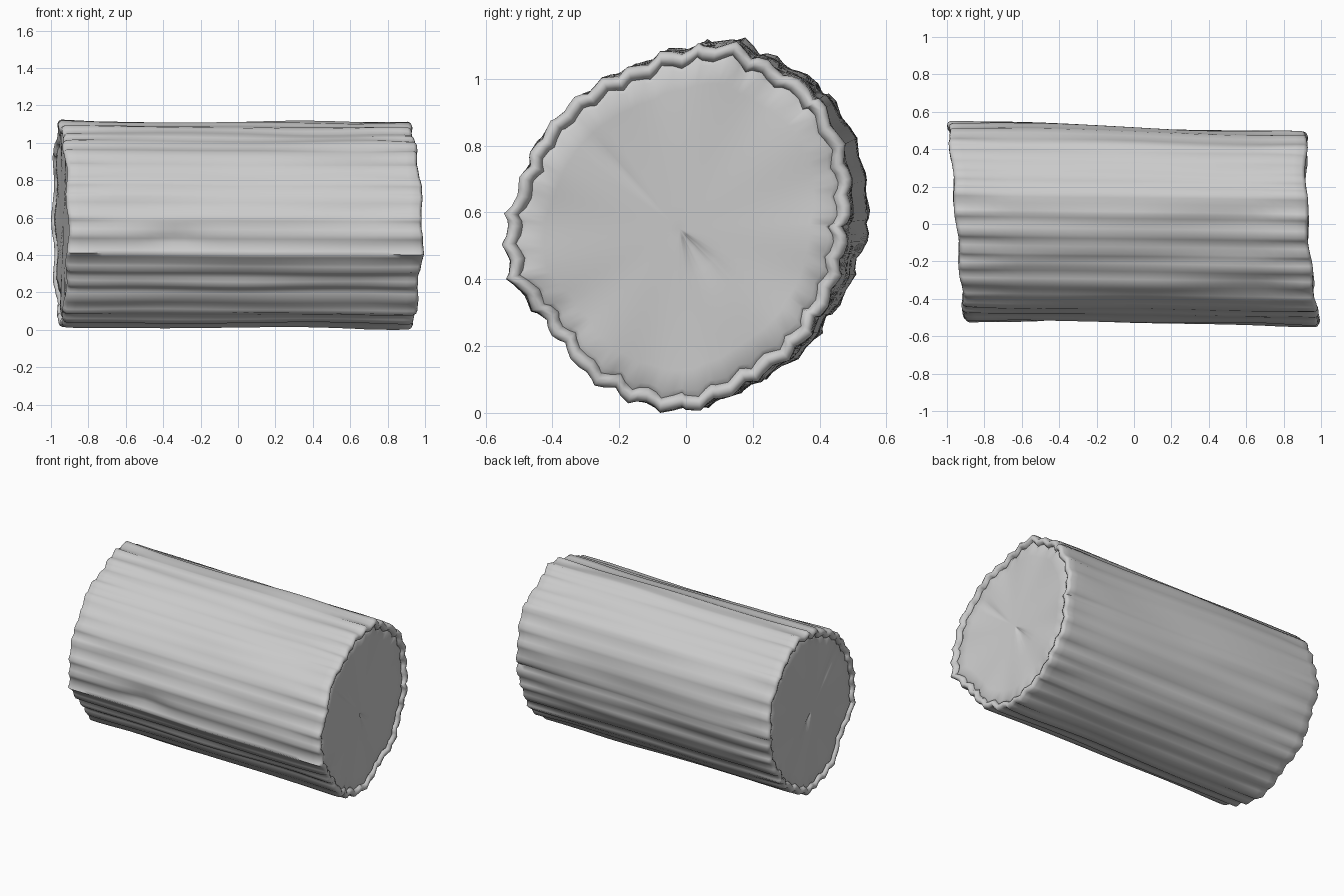
import bpy
import bmesh
import math
import random
from mathutils import Vector, noise

cube = bpy.data.objects.get("Cube")
if cube:
    bpy.data.objects.remove(cube, do_unlink=True)

random.seed(4)
RIDGES = 32
STEPS = RIDGES * 4
LENGTH_RINGS = 30
CENTRE_Z = 0.56

# Log radius in hundredths, every 15 degrees from +y towards +z
RADII = [51, 54, 56, 58, 57, 58, 54, 51, 50.5, 50.5, 50.5, 50.5,
         52.5, 53.5, 50, 50, 53, 54, 55, 53, 51, 51, 50.5, 50.5]

# Uneven height of each bark ridge and furrow, and a sideways wander
ridge_height = [random.uniform(0.004, 0.016) for _ in range(RIDGES)]
furrow_depth = [random.uniform(0.004, 0.016) for _ in range(RIDGES)]
wander = [random.uniform(-0.35, 0.35) for _ in range(STEPS)]

grey = bpy.data.materials.new("plain grey")
grey.use_nodes = True
grey.diffuse_color = (0.6, 0.6, 0.6, 1)
grey.node_tree.nodes["Principled BSDF"].inputs["Base Color"].default_value = (0.6, 0.6, 0.6, 1)


def base_radius(angle):
    """Smoothly blend between the listed radii."""
    place = angle / math.tau * len(RADII) % len(RADII)
    i = int(place)
    f = place - i
    f = f * f * (3 - 2 * f)
    return (RADII[i] * (1 - f) + RADII[(i + 1) % len(RADII)] * f) / 100 - 0.007


def ridge(step):
    """Zigzag bark relief: furrow, slope, crest, slope."""
    i, phase = divmod(step, 4)
    return {0: -furrow_depth[i], 2: ridge_height[i]}.get(phase, 0.0)


def bump(value, centre, width):
    return math.exp(-((value - centre) / width) ** 2)


def log_point(step, t, inset=0.0, depth=0.0, scale=1.0):
    """Point on the log; t runs from 0 at the right end to 1 at the left end."""
    angle = math.tau * (step + wander[step]) / STEPS
    along = 2 * t - 1
    middle = 1 - abs(along)
    # Bark is rough low on the front and worn smoother elsewhere
    rough = 0.4 + 0.5 * bump(angle, 3.9, 0.7)
    relief = 1 - (1 - rough) * min(1, middle * 3)
    radius = base_radius(angle) + ridge(step) * relief * scale ** 12
    flow = Vector((along * 1.3, math.cos(angle) * 4, math.sin(angle) * 4))
    radius += 0.014 * noise.noise(flow) * min(1, middle * 4)
    # Knot hollow at the front and a long swelling at the back
    radius -= 0.02 * bump(along, -0.4, 0.15) * bump(angle, math.pi + 0.12, 0.1)
    if math.cos(angle) > 0:
        swell = 0.025 * bump(math.sin(angle), 0, 0.6) + 0.018 * bump(math.sin(angle), 0, 0.12)
        radius += swell * bump(along, -0.7, 0.8)
    radius = (radius - inset) * scale
    y = -0.007 - 0.013 * along + radius * math.cos(angle)
    z = CENTRE_Z + 0.005 * (1 - along) + radius * math.sin(angle)
    wave = 0.007 * scale ** 4 * math.sin(9 * angle + 2 * along)
    right_x = -0.95 - 0.08 * y + wave + depth
    left_x = 0.93 - 0.06 * y + 0.1 * y * y + wave - depth
    return Vector((right_x * (1 - t) + left_x * t, y, z))


def skin(name, rings, pole=None):
    """Join successive rings with quads, closing on an optional pole."""
    bm = bmesh.new()
    loops = [[bm.verts.new(p) for p in ring] for ring in rings]
    for a, b in zip(loops, loops[1:]):
        for i in range(STEPS):
            j = (i + 1) % STEPS
            bm.faces.new((a[i], a[j], b[j], b[i]))
    if pole is not None:
        tip = bm.verts.new(pole)
        for i in range(STEPS):
            bm.faces.new((loops[-1][i], loops[-1][(i + 1) % STEPS], tip))
    bmesh.ops.recalc_face_normals(bm, faces=bm.faces)
    # An open cut face must look outwards along the log
    if pole is not None and sum(f.normal.x * f.calc_area() for f in bm.faces) * pole.x < 0:
        bmesh.ops.reverse_faces(bm, faces=bm.faces)
    mesh = bpy.data.meshes.new(name)
    bm.to_mesh(mesh)
    bm.free()
    mesh.materials.append(grey)
    obj = bpy.data.objects.new(name, mesh)
    bpy.context.collection.objects.link(obj)
    bpy.ops.object.select_all(action="DESELECT")
    obj.select_set(True)
    bpy.context.view_layer.objects.active = obj
    bpy.ops.object.shade_smooth_by_angle(angle=math.radians(75))
    return obj


def ring(t, inset=0.0, depth=0.0):
    return [log_point(s, t, inset, depth) for s in range(STEPS)]


# Rounded bark lip: inset from the outside and depth below the end
LIP = [(0.044, 0.024), (0.037, 0.007), (0.022, 0.0), (0.008, 0.006), (0.001, 0.02)]

# Bark tube with a rolled lip at both ends
rings = [ring(0, inset, depth) for inset, depth in LIP]
rings += [ring(i / LENGTH_RINGS) for i in range(1, LENGTH_RINGS)]
rings += [ring(1, inset, depth) for inset, depth in reversed(LIP)]
parts = [skin("bark", rings)]


def cut_face(name, t):
    """Slightly uneven sawn wood face with shallow cracks."""
    inset, groove = LIP[0]
    face_rings = [ring(t, inset, groove)]
    for scale in (0.97, 0.85, 0.7, 0.5, 0.3, 0.15, 0.06):
        loop = []
        for s in range(STEPS):
            angle = math.tau * s / STEPS
            crack = 0.01 * bump(angle, 2.35, 0.06) * bump(scale, 0.6, 0.2)
            crack += 0.012 * bump(angle, 5.3, 0.3) * bump(scale, 0.15, 0.15)
            loop.append(log_point(s, t, inset, 0.014 + crack, scale))
        face_rings.append(loop)
    pole = sum(face_rings[-1], Vector()) / STEPS
    return skin(name, face_rings, pole)


parts.append(cut_face("right_cut_face", 0))
parts.append(cut_face("left_cut_face", 1))

# Rest the log on the ground
lowest = min(v.co.z for part in parts for v in part.data.vertices)
for part in parts:
    for v in part.data.vertices:
        v.co.z -= lowest
